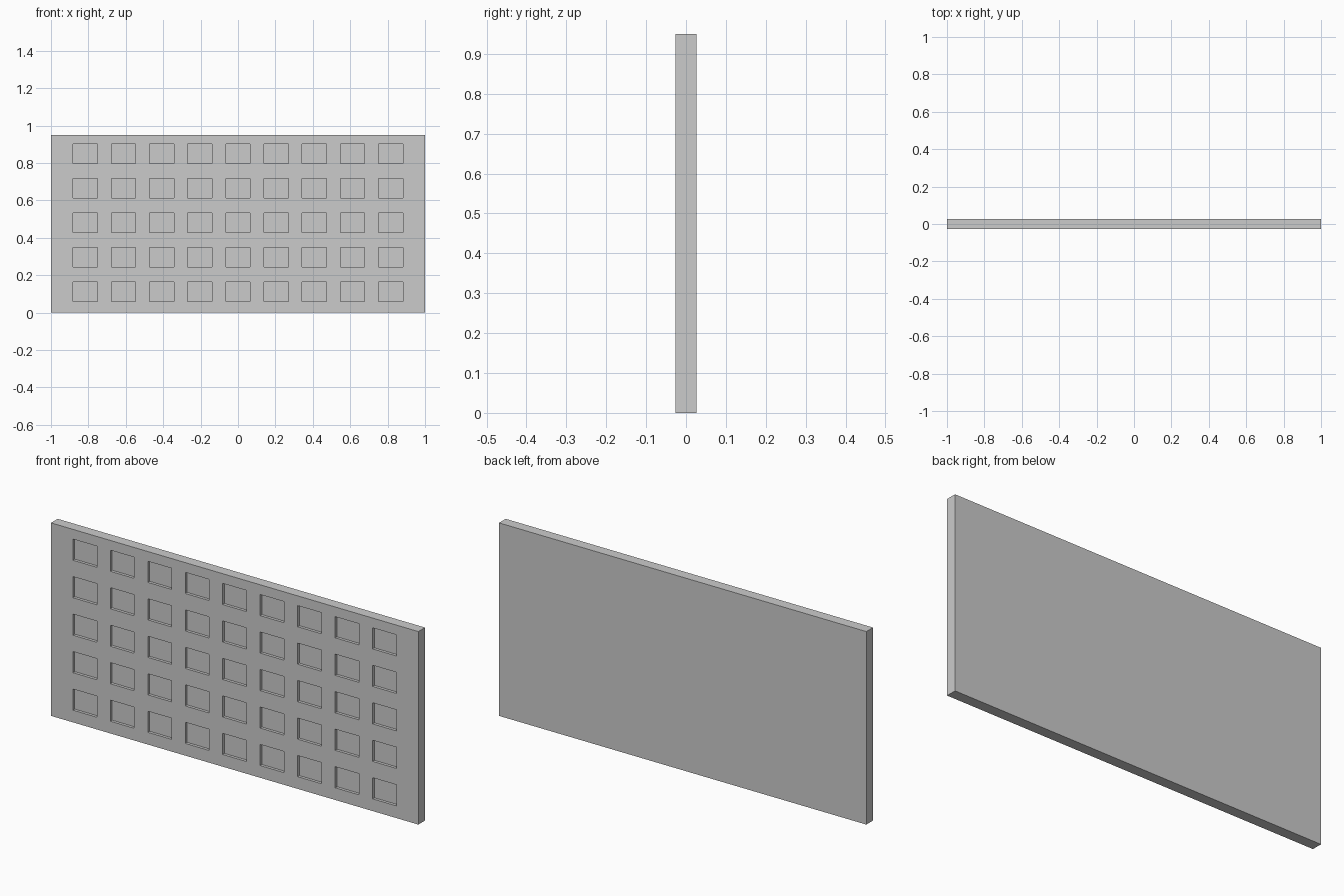
import bpy, bmesh
from mathutils import Matrix, Vector

if "Cube" in bpy.data.objects:
    bpy.data.objects.remove(bpy.data.objects["Cube"])

HALF_T, HEIGHT = 0.026, 0.95
COLS, ROWS = 9, 5
STEP_X, STEP_Z = 0.204, 0.1845
WIN_W, WIN_H, DEPTH = 0.13, 0.104, 0.014


def boxes(name, items):
    """One object made of boxes given as (centre, size) pairs."""
    bm = bmesh.new()
    for centre, size in items:
        m = Matrix.Translation(centre) @ Matrix.Diagonal(Vector(size)).to_4x4()
        bmesh.ops.create_cube(bm, size=1, matrix=m)
    mesh = bpy.data.meshes.new(name)
    bm.to_mesh(mesh)
    bm.free()
    ob = bpy.data.objects.new(name, mesh)
    bpy.context.collection.objects.link(ob)
    return ob


# Wall slab
wall = boxes("wall_panel", [((0, 0, HEIGHT / 2), (2, 2 * HALF_T, HEIGHT))])

# Grid of shallow window recesses, cut into the front face only
cutter = boxes("window_cutter", [
    (((i - (COLS - 1) / 2) * STEP_X, -HALF_T, 0.112 + j * STEP_Z),
     (WIN_W, 2 * DEPTH, WIN_H))
    for i in range(COLS) for j in range(ROWS)])
cutter.hide_render = True

mod = wall.modifiers.new("window_recesses", 'BOOLEAN')
mod.operation = 'DIFFERENCE'
mod.solver = 'EXACT'
mod.object = cutter

# Apply the cut and drop the helper
bpy.context.view_layer.objects.active = wall
bpy.ops.object.modifier_apply(modifier=mod.name)
bpy.data.objects.remove(cutter)
